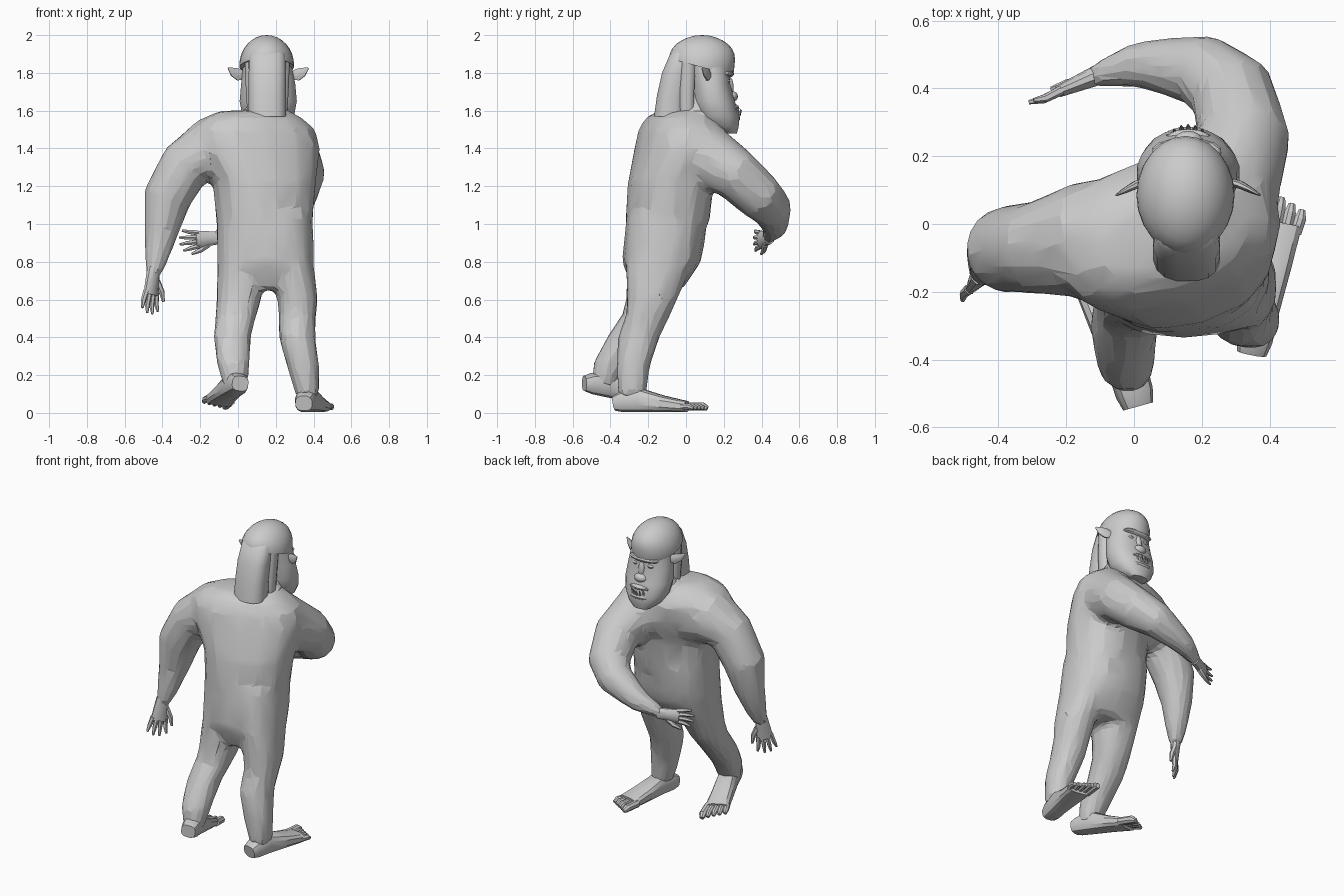
import bpy, bmesh, math
from mathutils import Vector, Matrix

if "Cube" in bpy.data.objects:
    bpy.data.objects.remove(bpy.data.objects["Cube"])


def smooth(o, angle=28):
    bpy.ops.object.select_all(action='DESELECT')
    bpy.context.view_layer.objects.active = o
    o.select_set(True)
    bpy.ops.object.shade_smooth_by_angle(angle=math.radians(angle))


def finish(name, bm, angle=28, shade=True):
    bmesh.ops.recalc_face_normals(bm, faces=bm.faces)
    me = bpy.data.meshes.new(name)
    bm.to_mesh(me)
    bm.free()
    o = bpy.data.objects.new(name, me)
    bpy.context.collection.objects.link(o)
    if shade:
        smooth(o, angle)
    return o


def loft(bm, rings, ref=(1, 0, 0), n=14, power=1.0, flat=False, M=Matrix()):
    """Rings are (x, y, z, half width along ref, half depth); flat keeps them level."""
    pts = [Vector(r[:3]) for r in rings]
    loops = []
    for i, r in enumerate(rings):
        t = (pts[min(i + 1, len(pts) - 1)] - pts[max(i - 1, 0)]).normalized()
        if flat:
            t = Vector((0, 0, 1))
        a = Vector(ref)
        a = (a - a.dot(t) * t).normalized()
        b = t.cross(a)
        loop = []
        for k in range(n):
            w = 2 * math.pi * (k + .5) / n
            c, s = math.cos(w), math.sin(w)
            c = math.copysign(abs(c) ** power, c)
            s = math.copysign(abs(s) ** power, s)
            loop.append(bm.verts.new(M @ (pts[i] + a * c * r[3] + b * s * r[-1])))
        loops.append(loop)
    for A, B in zip(loops, loops[1:]):
        for k in range(n):
            bm.faces.new((A[k], A[(k + 1) % n], B[(k + 1) % n], B[k]))
    bm.faces.new(loops[0])
    bm.faces.new(loops[-1])


# Body: overlapping torso, neck, limbs fused into one faceted skin
bm = bmesh.new()
loft(bm, [(.15, -.15, .65, .20, .13), (.145, -.13, .80, .26, .21), (.145, -.115, .9, .26, .215),
          (.14, -.10, 1.05, .255, .215)], flat=True, power=.8)
loft(bm, [(.14, -.10, 1.0, .255, .215), (.14, -.08, 1.22, .275, .22),
          (.10, -.03, 1.4, .34, .225), (.08, -.02, 1.5, .335, .215), (.08, -.03, 1.56, .27, .17),
          (.09, -.03, 1.6, .19, .11)], ref=(.96, .28, 0), flat=True, power=.85)
loft(bm, [(.13, 0, 1.42, .16), (.155, .08, 1.56, .12), (.155, .1, 1.7, .09)])
loft(bm, [(.12, .02, 1.40, .18), (.28, .11, 1.36, .17), (.325, .26, 1.265, .14),
          (.29, .39, 1.145, .128), (.20, .455, 1.08, .11), (.10, .465, 1.03, .088),
          (0, .47, .98, .067), (-.13, .432, .925, .036)], ref=(0, 0, 1))       # arm across
loft(bm, [(.05, -.02, 1.39, .18), (-.16, -.05, 1.39, .175), (-.28, -.07, 1.31, .14),
          (-.375, -.075, 1.14, .13), (-.405, -.085, .97, .095),
          (-.43, -.12, .82, .065), (-.45, -.15, .72, .038)], ref=(0, 1, 0))  # hanging arm
loft(bm, [(.28, -.14, .8, .12, .18), (.315, -.18, .6, .11, .135), (.315, -.2, .52, .10, .12),
          (.312, -.25, .4, .098, .112), (.345, -.28, .25, .088, .09),
          (.37, -.285, .08, .062, .075)], flat=True, power=.9)
loft(bm, [(.02, -.13, .8, .13, .18), (.005, -.19, .6, .12, .13), (-.01, -.22, .52, .11, .12),
          (-.03, -.305, .4, .1, .115), (-.025, -.395, .27, .09, .095),
          (-.015, -.44, .14, .065, .065)], flat=True, power=.9)
body = finish('body', bm, shade=False)
m = body.modifiers.new('fuse', 'REMESH')
m.mode, m.voxel_size = 'VOXEL', .018
m = body.modifiers.new('relax', 'SMOOTH')
m.factor, m.iterations = .5, 14
m = body.modifiers.new('facets', 'DECIMATE')
m.ratio = .07
bpy.ops.object.select_all(action='DESELECT')
bpy.context.view_layer.objects.active = body
body.select_set(True)
bpy.ops.object.convert(target='MESH')
smooth(body, 12)


# Hands: local +Y is the finger direction, X the width, Z the thickness
def hand(name, wrist, along, wide, thumb, size=1.0):
    y = Vector(along).normalized()
    x = Vector(wide)
    x = (x - x.dot(y) * y).normalized()
    M = (Matrix.Translation(wrist) @ Matrix((x, y, x.cross(y))).transposed().to_4x4()
         @ Matrix.Scale(size, 4))
    bm = bmesh.new()
    loft(bm, [(0, -.03, 0, .034, .03), (0, .03, 0, .04, .024), (0, .1, 0, .046, .017)], n=10, M=M)
    for i in range(4):
        u = (i - 1.5) / 1.5
        l = .105 - .02 * u * u
        loft(bm, [(u * .034, .085, 0, .014), (u * .043, .085 + l * .6, .004, .012),
                  (u * .052, .085 + l, -.004, .006)], n=6, M=M)
    loft(bm, [(thumb * .03, .03, 0, .017), (thumb * .058, .075, -.01, .014),
              (thumb * .072, .12, -.014, .007)], n=6, M=M)
    finish(name, bm)


hand('hand_across', (-.13, .43, .925), (-.18, -.075, -.015), (0, 0, 1), -1, 1.03)
hand('hand_hanging', (-.45, -.15, .735), (-.02, -.035, -.21), (.7, .7, 0), 1, 1.13)


# Feet: local +Y from heel to toes; inner side given by the sign
def foot(name, heel, yaw, pitch, roll, inner):
    M = (Matrix.Translation(heel) @ Matrix.Rotation(yaw, 4, 'Z')
         @ Matrix.Rotation(pitch, 4, 'X') @ Matrix.Rotation(roll, 4, 'Y'))
    bm = bmesh.new()
    loft(bm, [(0, -.01, .05, .045, .04), (0, .03, .058, .055, .055), (0, .12, .068, .058, .066),
              (0, .25, .048, .068, .045), (0, .38, .033, .076, .03)],
         power=.7, n=12, M=M)
    for i in range(5):
        u = (i - 2) / 2
        tip = .455 + inner * u * .025
        r = .024 if inner * u > .9 else .018
        loft(bm, [(u * .06, .36, .034, r), (u * .066, tip - .025, .034, r),
                  (u * .066, tip, .024, r * .6)], n=8, M=M)
    finish(name, bm)


foot('planted_foot', (.35, -.37, 0), -.19, 0, 0, -1)
foot('raised_foot', (.005, -.54, .105), .30, -.19, .15, 1)

# Skull cap: ellipsoid trimmed by a plane sloping up to the back
bm = bmesh.new()
bmesh.ops.create_uvsphere(bm, u_segments=24, v_segments=16, radius=1,
                          matrix=Matrix.Translation((.152, .085, 1.84)) @ Matrix.Diagonal((.145, .172, .16, 1)))
for v in bm.verts:                        # squarer crown
    v.co.y = .085 + (v.co.y - .085) * (1 + .12 * max(0, min(1, (v.co.z - 1.84) / .1)))
bmesh.ops.bisect_plane(bm, geom=bm.verts[:] + bm.edges[:] + bm.faces[:],
                       plane_co=(.155, .25, 1.785), plane_no=(0, .27, 1), clear_inner=True)
bmesh.ops.holes_fill(bm, edges=[e for e in bm.edges if e.is_boundary])
finish('skull_cap', bm, 40)

# Face with long jaw
bm = bmesh.new()
loft(bm, [(.16, .225, 1.48, .06, .045), (.16, .195, 1.515, .105, .085), (.16, .17, 1.57, .138, .112),
          (.16, .15, 1.65, .153, .11), (.16, .135, 1.74, .145, .1),
          (.155, .12, 1.84, .13, .115)], flat=True, n=20, power=.9)
finish('face', bm, 40)

# Brow, nose, lips and eyes
for name, loc, size in [('brow', (.155, .215, 1.795), (.105, .04, .022)),
                        ('nose_bridge', (.16, .23, 1.72), (.022, .022, .06)),
                        ('nose', (.16, .245, 1.675), (.042, .03, .028)),
                        ('upper_lip', (.16, .252, 1.618), (.07, .028, .018)),
                        ('lower_lip', (.16, .255, 1.56), (.075, .032, .022)),
                        ('left_eye', (.105, .215, 1.755), (.025, .02, .015)),
                        ('right_eye', (.21, .215, 1.755), (.025, .02, .015))]:
    bm = bmesh.new()
    bmesh.ops.create_uvsphere(bm, u_segments=14, v_segments=8, radius=1,
                              matrix=Matrix.Translation(loc) @ Matrix.Diagonal((*size, 1)))
    finish(name, bm)

# Teeth, longest at the corners
bm = bmesh.new()
for i in range(7):
    u = (i - 3) / 3
    h = .028 + .018 * abs(u)
    y = .282 - .03 * u * u
    loft(bm, [(.16 + u * .06, y, 1.575, .008), (.16 + u * .062, y + .012, 1.575 + h, .002)], n=6)
finish('teeth', bm)

# Hair hanging behind the head, with a side lock each side
bm = bmesh.new()
loft(bm, [(.155, -.085, 1.57, .1, .085), (.155, -.075, 1.68, .1, .08),
          (.155, -.05, 1.8, .1, .078), (.155, -.015, 1.9, .095, .07),
          (.155, .0, 1.92, .08, .06)], flat=True, power=.75, n=16)
for s in (-1, 1):
    loft(bm, [(.155 + s * .085, .005, 1.57, .02, .035), (.155 + s * .092, .005, 1.7, .022, .038),
              (.155 + s * .1, .015, 1.86, .02, .035)], flat=True, n=10)
finish('hair', bm, 40)

# Pointed ears
for s, name in ((-1, 'left_ear'), (1, 'right_ear')):
    bm = bmesh.new()
    loft(bm, [(.16 + s * .12, .125, 1.785, .02, .012), (.16 + s * .155, .115, 1.79, .034, .013),
              (.16 + s * .185, .1, 1.805, .026, .009), (.16 + s * .212, .085, 1.825, .005, .003)],
         ref=(0, 0, 1), n=8)
    finish(name, bm)
